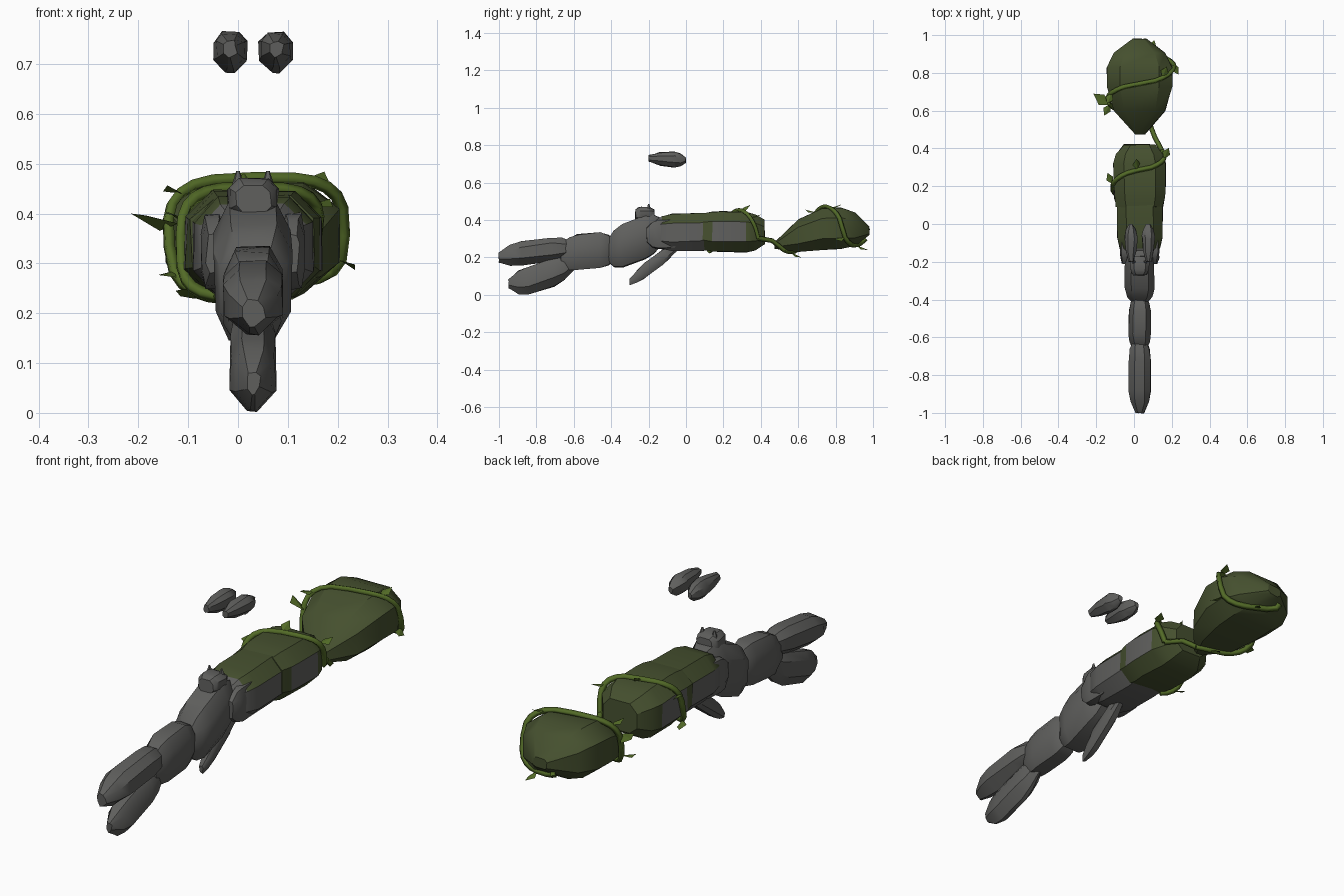
import bpy, bmesh, math, random
from mathutils import Vector

random.seed(4)
if "Cube" in bpy.data.objects:
    bpy.data.objects.remove(bpy.data.objects["Cube"])

MIDDLE = 0.03  # sideways position of the centre line


def material(name, colour):
    mat = bpy.data.materials.new(name)
    mat.use_nodes = True
    mat.diffuse_color = (*colour, 1)
    mat.node_tree.nodes["Principled BSDF"].inputs["Base Color"].default_value = (*colour, 1)
    return mat


STONE = material("grey stone", (0.115, 0.115, 0.11))
MOSS = material("dark moss", (0.06, 0.08, 0.028))
VINE = material("vine green", (0.085, 0.145, 0.02))

# Half outlines of a stone's cross-section, top to bottom
BLOCK = [(0.6, 1), (1, 0.5), (1, -0.5), (0.6, -1)]
KEEL = [(0.5, 1), (1, 0.5), (1, -0.4), (0.2, -1)]


class Form:
    """A long rounded stone from start to end, both given as (y, z)."""

    def __init__(self, start, end, width, height, front=0.5, back=0.5,
                 front_run=0.3, back_run=0.3, arch=0.0, x=MIDDLE):
        self.start = Vector((x, *start))
        self.end = Vector((x, *end))
        self.half_width, self.half_height = width / 2, height / 2
        self.front, self.back = front, back
        self.front_run, self.back_run = front_run, back_run
        self.arch = arch

    def centre(self, t):
        rise = Vector((0, 0, self.arch * math.sin(math.pi * t)))
        return self.start.lerp(self.end, t) + rise

    def swell(self, t):
        nose = 1 - (1 - self.front) * max(0, 1 - t / self.front_run) ** 2
        tail = 1 - (1 - self.back) * max(0, 1 - (1 - t) / self.back_run) ** 2
        return min(nose, tail)

    def point(self, t, u, v):
        size = self.swell(t)
        offset = Vector((u * self.half_width, 0, v * self.half_height))
        return self.centre(t) + offset * size

    def steps(self):
        a, b = self.front_run, self.back_run
        return [0, a / 2, a, 1 - b, 1 - b / 2, 1]


def add_mesh(name, bm, materials):
    bmesh.ops.recalc_face_normals(bm, faces=bm.faces)
    mesh = bpy.data.meshes.new(name)
    bm.to_mesh(mesh)
    bm.free()
    for mat in materials:
        mesh.materials.append(mat)
    obj = bpy.data.objects.new(name, mesh)
    bpy.context.collection.objects.link(obj)
    return obj


def carve(name, form, half=BLOCK, materials=(STONE,), second=None):
    """Skin a form; faces matching the second rule take the second material."""
    outline = half + [(-u, v) for u, v in reversed(half)]
    count = len(outline)
    bm = bmesh.new()
    rings = []
    for t in form.steps():
        ring = []
        for u, v in outline:
            chip = Vector([random.uniform(-1, 1) for axis in "xyz"]) * 0.003
            ring.append(bm.verts.new(form.point(t, u, v) + chip))
        rings.append(ring)
    for a, b in zip(rings, rings[1:]):
        for i in range(count):
            k = (i + 1) % count
            bm.faces.new((a[i], a[k], b[k], b[i]))
    bm.faces.new(rings[0])
    bm.faces.new(rings[-1])
    bmesh.ops.recalc_face_normals(bm, faces=bm.faces)
    bm.normal_update()
    if second:
        for face in bm.faces:
            face.material_index = int(second(face.calc_center_median(), face.normal))
    return add_mesh(name, bm, materials)


# Jaws
carve("upper_jaw", Form(start=(-1, 0.2), end=(-0.6, 0.25), width=0.115, height=0.13,
                        front=0.4, arch=0.01), KEEL)
carve("lower_jaw", Form(start=(-0.95, 0.06), end=(-0.6, 0.17), width=0.09, height=0.15,
                        front=0.3, arch=-0.02), KEEL)

# Neck and trigger
carve("front_neck", Form(start=(-0.67, 0.21), end=(-0.37, 0.24), width=0.115, height=0.19,
                         front=0.6, back=0.4, arch=0.01))
carve("rear_neck", Form(start=(-0.43, 0.23), end=(-0.13, 0.34), width=0.155, height=0.23,
                        front=0.4, back=0.6))
carve("trigger_prong", Form(start=(-0.3, 0.07), end=(-0.05, 0.26), width=0.05, height=0.08,
                            front=0.4, back=0.7))

# Sight
carve("sight_knob", Form(start=(-0.27, 0.43), end=(-0.17, 0.43), width=0.1, height=0.08,
                         front=0.7, back=0.7))

# Paired stones on either side
for side, label in ((-1, "right"), (1, "left")):
    bpy.ops.mesh.primitive_cone_add(vertices=5, radius1=0.02, radius2=0.004, depth=0.05,
                                    location=(MIDDLE + side * 0.03, -0.2, 0.46))
    horn = bpy.context.object
    horn.name = label + "_horn"
    horn.data.materials.append(STONE)
    carve(label + "_shoulder", Form(start=(-0.21, 0.32), end=(0, 0.33), width=0.05,
                                    height=0.15, x=MIDDLE + side * 0.08))
    carve(label + "_floating_stone",
          Form(start=(-0.2, 0.73), end=(0, 0.72), width=0.066, height=0.08, front=0.4,
               back=0.3, front_run=0.6, x=MIDDLE + side * 0.046), KEEL)

# Body, mossy on its back, and the overgrown block behind it
body_rear = Form(start=(0.09, 0.34), end=(0.42, 0.335), width=0.275, height=0.215,
                 front=0.9, back=0.6)
carve("body_front", Form(start=(-0.19, 0.33), end=(0.2, 0.34), width=0.24, height=0.2,
                         back=0.9), materials=(STONE, MOSS),
      second=lambda spot, normal: normal.z > 0.6 and spot.y > -0.15)
carve("body_rear", body_rear, materials=(MOSS, STONE),
      second=lambda spot, normal: abs(normal.x) > 0.9 and 0.15 < spot.y < 0.27)

# Stock
stock = Form(start=(0.475, 0.265), end=(0.98, 0.34), width=0.345, height=0.22,
             front=0.15, back=0.2, front_run=0.5, arch=0.05)
carve("stock", stock, materials=(MOSS,))


def squared(value):
    return math.copysign(abs(value) ** 0.6, value)


def around(form, t, degrees, gap=1.06):
    angle = math.radians(degrees)
    return form.point(t, gap * squared(math.cos(angle)), gap * squared(math.sin(angle)))


def tube(name, points, radius):
    curve = bpy.data.curves.new(name, "CURVE")
    curve.dimensions = "3D"
    curve.bevel_depth = radius
    curve.bevel_resolution = 0
    curve.use_fill_caps = True
    spline = curve.splines.new("POLY")
    spline.points.add(len(points) - 1)
    for knot, spot in zip(spline.points, points):
        knot.co = (*spot, 1)
    curve.materials.append(VINE)
    bpy.context.collection.objects.link(bpy.data.objects.new(name, curve))


def leaf(name, base, tip, width):
    """A diamond folded along its middle."""
    along = tip - base
    side = along.cross(Vector((0.3, 0.4, 1))).normalized() * width
    middle = base + along / 2 + along.cross(side).normalized() * width * 0.3
    bm = bmesh.new()
    root, left, end, right = [bm.verts.new(p) for p in (base, middle + side, tip, middle - side)]
    bm.faces.new((root, left, end))
    bm.faces.new((root, end, right))
    add_mesh(name, bm, (VINE,))


def coil(name, form, turn, span, leaves, count=18):
    """Wind a vine round a form and let leaves grow outward from it."""
    path = []
    for i in range(count + 1):
        f = i / count
        t = span[0] + (span[1] - span[0]) * f
        path.append(around(form, t, turn[0] + (turn[1] - turn[0]) * f))
    tube(name, path, 0.013)
    for n in range(leaves):
        i = int((n + 0.5) * count / leaves)
        t = span[0] + (span[1] - span[0]) * i / count
        outward = (path[i] - form.centre(t)).normalized()
        trail = Vector((0, random.choice((-1, 1)), 0))
        leaf(f"{name}_leaf_{n + 1}", path[i], path[i] + outward * 0.03 + trail * 0.06, 0.022)
    return path


# Vine over the body, across the gap and round the stock
body_path = coil("body_vine", body_rear, turn=(250, -10), span=(0.1, 0.9), leaves=4)
stock_path = coil("stock_vine", stock, turn=(-60, -480), span=(0.1, 0.96), leaves=6, count=28)
tube("linking_vine", [body_path[-1], Vector((0.11, 0.46, 0.29)), stock_path[0]], 0.013)
leaf("large_leaf", Vector((-0.12, 0.63, 0.38)), Vector((-0.215, 0.69, 0.4)), 0.035)

# Soft facets on stone and moss
for obj in bpy.context.scene.objects:
    obj.select_set(obj.type == "MESH")
    if obj.type == "MESH":
        bpy.context.view_layer.objects.active = obj
bpy.ops.object.shade_smooth_by_angle(angle=math.radians(32))
